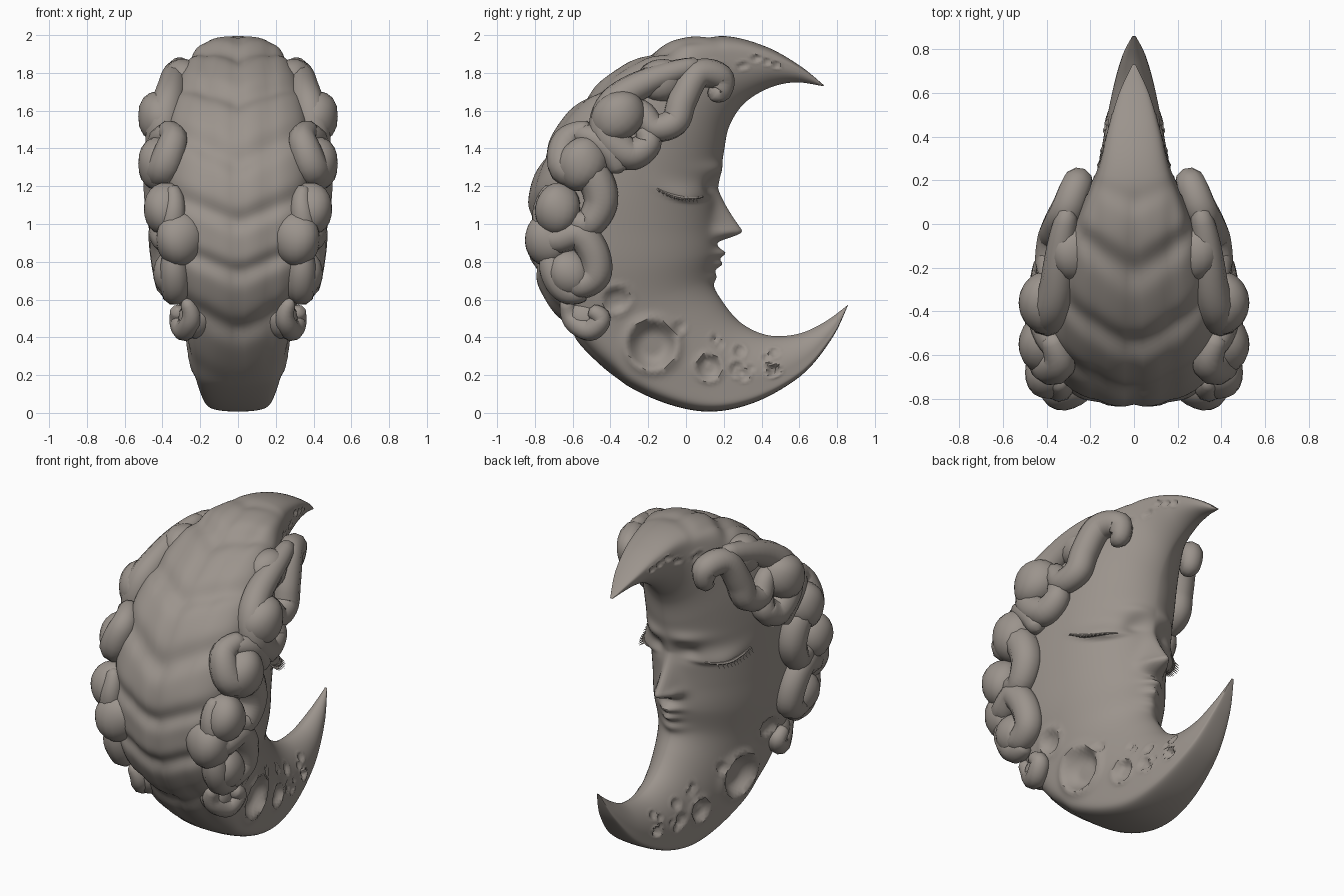
import bpy, bmesh, math, random
from mathutils import Vector, Matrix
from mathutils.bvhtree import BVHTree

if "Cube" in bpy.data.objects:
    bpy.data.objects.remove(bpy.data.objects["Cube"], do_unlink=True)
random.seed(4)

stone = bpy.data.materials.new("warm grey stone")
stone.use_nodes = True
stone.diffuse_color = (0.33, 0.295, 0.265, 1)
stone.node_tree.nodes["Principled BSDF"].inputs["Base Color"].default_value = stone.diffuse_color


def spline(points, steps):
    """Smooth curve through the points, any number of components."""
    pts = [points[0]] + list(points) + [points[-1]]
    out = []
    for a, b, c, d in zip(pts, pts[1:], pts[2:], pts[3:]):
        for k in range(steps):
            t = k / steps
            out.append([q + t / 2 * (r - p + t * (2 * p - 5 * q + 4 * r - s + t * (3 * (q - r) + s - p)))
                        for p, q, r, s in zip(a, b, c, d)])
    return out + [list(points[-1])]


def bump(value, centre, width):
    return math.exp(-((value - centre) / width) ** 2)


def clamp(value):
    return max(0.0, min(1.0, value))


def finish(name, mesh, angle=50):
    """Add a half part in stone, smooth it and mirror it to the other side."""
    ob = bpy.data.objects.new(name, mesh)
    bpy.context.collection.objects.link(ob)
    mesh.materials.clear()
    mesh.materials.append(stone)
    for other in bpy.context.selected_objects:
        other.select_set(False)
    ob.select_set(True)
    bpy.context.view_layer.objects.active = ob
    bpy.ops.object.shade_smooth_by_angle(angle=math.radians(angle))
    mod = ob.modifiers.new("other side", "MIRROR")
    mod.merge_threshold = 0.0005


# Crescent stations: inner y, inner z, outer y, outer z, half width
stations = [
    (.725, 1.73, .73, 1.735, .008), (.58, 1.75, .6, 1.84, .07), (.44, 1.72, .42, 1.94, .12),
    (.31, 1.64, .2, 1.995, .17), (.23, 1.52, -.08, 1.97, .26), (.2, 1.38, -.42, 1.785, .34),
    (.18, 1.25, -.67, 1.54, .38), (.165, 1.12, -.82, 1.22, .385), (.16, .98, -.84, .95, .37),
    (.165, .85, -.8, .7, .345), (.14, .7, -.62, .42, .285), (.2, .58, -.32, .15, .23),
    (.3, .47, .03, .015, .18), (.44, .41, .32, .04, .145), (.6, .42, .6, .19, .1),
    (.74, .485, .77, .39, .055), (.855, .57, .86, .575, .008)]

# Craters: y, z, radius, followed by scattered small pits on both horns
craters = [(-.18, .36, .12), (-.37, .6, .065), (.12, .24, .065), (-.04, .45, .035), (.27, .23, .04)]
for low, high, where, count in ((11.2, 13.6, .5, 12), (1.6, 3.6, .6, 9)):
    for k in range(count):
        i, t = random.uniform(low, high), where + random.uniform(-.25, .2)
        m = [a + (b - a) * (i % 1) for a, b in zip(stations[int(i)], stations[int(i) + 1])]
        craters.append((m[0] + t * (m[2] - m[0]), m[1] + t * (m[3] - m[1]), random.uniform(.016, .034)))

WIDEST = 0.65
FRONT, BACK, STEPS = 32, 20, 14


def lash_height(y):
    return 1.135 + 0.05 * ((y - 0.02) / 0.17) ** 2


def sculpt(x, y, z, t, f, u):
    """Carve the face, the hair waves at the back and the craters."""
    if t < 0.4:
        rise = clamp((1.19 - z) / 0.22)
        under = clamp((z - 0.895) / 0.065)
        under *= under * (3 - 2 * under)
        dy = 0.135 * rise ** 1.2 * under * bump(x, 0, 0.035 + 0.025 * rise)
        dy += 0.025 * under * bump(x, 0.06, 0.022) * bump(z, 0.955, 0.03)
        dy += 0.045 * bump(z, 0.845, 0.024) * bump(x, 0, 0.06)
        dy += 0.04 * bump(z, 0.788, 0.024) * bump(x, 0, 0.05)
        dy += 0.022 * bump(z, 0.72, 0.03) * bump(x, 0, 0.07)
        dy -= 0.035 * bump(x, 0.1, 0.06) * bump(z, 1.2, 0.05)
        dy += 0.02 * bump(x, 0.12, 0.1) * bump(z, 1.29, 0.04)
        drop = z - lash_height(y)
        lid = bump(drop, 0, 0.07) if drop > 0 else bump(drop, 0, 0.014)
        lid *= 0.035 * bump(y, 0.0, 0.11) * clamp(x / 0.08 - 0.5)
        y += dy + 0.6 * lid
        x += 0.8 * lid
    if t > WIDEST and 3 < u < 11:
        edge = clamp((t - WIDEST) / 0.2) * clamp(u - 3) * clamp(11 - u)
        wave = 0.5 + 0.5 * math.cos(math.tau * (u * 0.9 + 1.5 * abs(x)))
        cut = edge * (0.028 * wave ** 3 + 0.015 * bump(x, 0, 0.03) + 0.01 * bump(x, 0.17, 0.03))
        y, z = y + cut * (0.1 - y), z + cut * (1 - z)
    for cy, cz, r in craters:
        d = math.hypot(y - cy, z - cz) / r
        if d < 2:
            bowl = -0.42 * clamp(1.25 - d * d) if d < 1.1 else 0
            x += r * min(f * 1.3, 1) * (bowl + 0.16 * bump(d, 1.1, 0.25))
    return max(x, 0) if f > 0.001 else 0, y, z


# Moon body: half of a lofted crescent with a crisp lower rim, mirrored
bm = bmesh.new()
rows = []
for i, (iy, iz, oy, oz, w) in enumerate(spline(stations, STEPS)):
    row = []
    square = 4 + 6 * clamp(i / STEPS - 10)
    for j in range(FRONT + BACK + 1):
        if j <= FRONT:
            a = j / FRONT * math.pi / 2
            t, f = WIDEST * (1 - math.cos(a)), math.sin(a) ** 1.15
        else:
            a = (j - FRONT) / BACK * math.pi / 2
            t = WIDEST + (1 - WIDEST) * math.sin(a)
            f = math.sqrt(max(0, 1 - math.sin(a) ** square))
        p = sculpt(w * f, iy + t * (oy - iy), iz + t * (oz - iz), t, f, i / STEPS)
        row.append(bm.verts.new(p))
    rows.append(row)
for r, s in zip(rows, rows[1:]):
    for j in range(len(r) - 1):
        bm.faces.new((r[j], r[j + 1], s[j + 1], s[j]))
bmesh.ops.recalc_face_normals(bm, faces=bm.faces)
if max(bm.faces, key=lambda g: g.calc_center_median().x).normal.x < 0:
    bmesh.ops.reverse_faces(bm, faces=bm.faces)
tree = BVHTree.FromBMesh(bm)
body_mesh = bpy.data.meshes.new("moon_body")
bm.to_mesh(body_mesh)
bm.free()
finish("moon_body", body_mesh)


def side_x(y, z, lowest=0.0):
    """Position of the moon's left side at this y and z."""
    hit = tree.ray_cast(Vector((2, y, z)), Vector((-1, 0, 0)))[0]
    return max(hit.x if hit else 0, lowest)


def tube(name, path, radius, sides=3):
    """Round strand through x, y, z, thickness points."""
    curve = bpy.data.curves.new(name, "CURVE")
    curve.dimensions = "3D"
    curve.bevel_depth, curve.bevel_resolution = radius, sides
    curve.use_fill_caps = True
    line = curve.splines.new("POLY")
    line.points.add(len(path) - 1)
    for point, (x, y, z, thick) in zip(line.points, path):
        point.co, point.radius = (x, y, z, 1), thick
    temp = bpy.data.objects.new(name, curve)
    bpy.context.collection.objects.link(temp)
    mesh = bpy.data.meshes.new_from_object(temp.evaluated_get(bpy.context.evaluated_depsgraph_get()))
    bpy.data.objects.remove(temp)
    mesh.name = name
    finish(name, mesh)


# Wavy locks along the side of the head: radius, then y and z points
locks = [
    (.09, [(.08, 1.85), (-.19, 1.76), (-.38, 1.64), (-.42, 1.48), (-.3, 1.37), (-.2, 1.43), (-.23, 1.52)]),
    (.08, [(.13, 1.7), (.18, 1.7), (.18, 1.78), (.06, 1.79), (-.02, 1.65), (-.06, 1.54), (-.17, 1.51),
           (-.24, 1.6), (-.38, 1.62)]),
    (.095, [(-.5, 1.51), (-.63, 1.44), (-.64, 1.3), (-.5, 1.26), (-.45, 1.12), (-.52, 1), (-.63, 1.04)]),
    (.075, [(-.6, 1.48), (-.48, 1.45), (-.39, 1.37), (-.35, 1.27)]),
    (.085, [(-.71, 1.2), (-.75, 1.06), (-.7, .92), (-.57, .95), (-.49, .85), (-.48, .73), (-.57, .68),
            (-.62, .75), (-.56, .79)]),
    (.08, [(-.72, .88), (-.7, .75), (-.63, .65), (-.52, .64)]),
    (.06, [(-.64, .6), (-.6, .49), (-.51, .44), (-.45, .5), (-.51, .55)])]
for n, (radius, points) in enumerate(locks):
    path = []
    dense = spline(points, 6)
    for k, (y, z) in enumerate(dense):
        s = k / (len(dense) - 1)
        lowest = 0.3 if y < -0.1 and z > 0.68 else 0.2
        x = side_x(y, z, lowest) + 0.025 + 0.03 * clamp(1 + 4 * y)
        path.append([x, y, z, 0.12 + 0.88 * math.sin(math.pi * s) ** 0.35])
    for _ in range(3):
        for a, b, c in zip(path, path[1:], path[2:]):
            b[0] = (a[0] + b[0] + c[0]) / 3
    tube(f"hair_lock_{n + 1}", path, radius)

# Full curls where the side hair meets the back: x, y, z, radius
curls = [(.13, .06, 1.86, .1), (.28, -.13, 1.76, .12), (.4, -.36, 1.57, .135), (.4, -.55, 1.32, .135),
         (.38, -.68, 1.08, .125), (.31, -.73, .92, .13), (.34, -.62, .74, .115), (.22, -.53, .5, .1)]
for n, (x, y, z, r) in enumerate(curls):
    bm = bmesh.new()
    bmesh.ops.create_uvsphere(bm, u_segments=20, v_segments=12, radius=r)
    turn = Matrix.Rotation(math.atan2(z - 1, y - 0.1), 3, "X")
    for v in bm.verts:
        groove = 1 + 0.05 * math.sin(3 * math.atan2(v.co.x, v.co.y) + 12 * v.co.z)
        local = Vector((v.co.x * groove, v.co.y * groove * 0.95, v.co.z * 1.12))
        v.co = turn @ local + Vector((x, y, z))
    mesh = bpy.data.meshes.new("back_curl")
    bm.to_mesh(mesh)
    bm.free()
    finish(f"back_curl_{n + 1}", mesh)

# Closed eyes: a lash line with short hairs
lash = []
for k in range(13):
    y = -0.15 + k * 0.02
    z = lash_height(y)
    lash.append((side_x(y, z + 0.004) + 0.002, y, z, 0.4 + 0.6 * math.sin(math.pi * k / 12)))
tube("lash_line", lash, 0.011, 1)
for k, (x, y, z, _) in enumerate(lash[:-2]):
    tip = (x + 0.03, y + 0.012, z - 0.022, 0.1)
    tube(f"lash_hair_{k + 1}", [(x, y, z, 1), tip], 0.006, 0)
